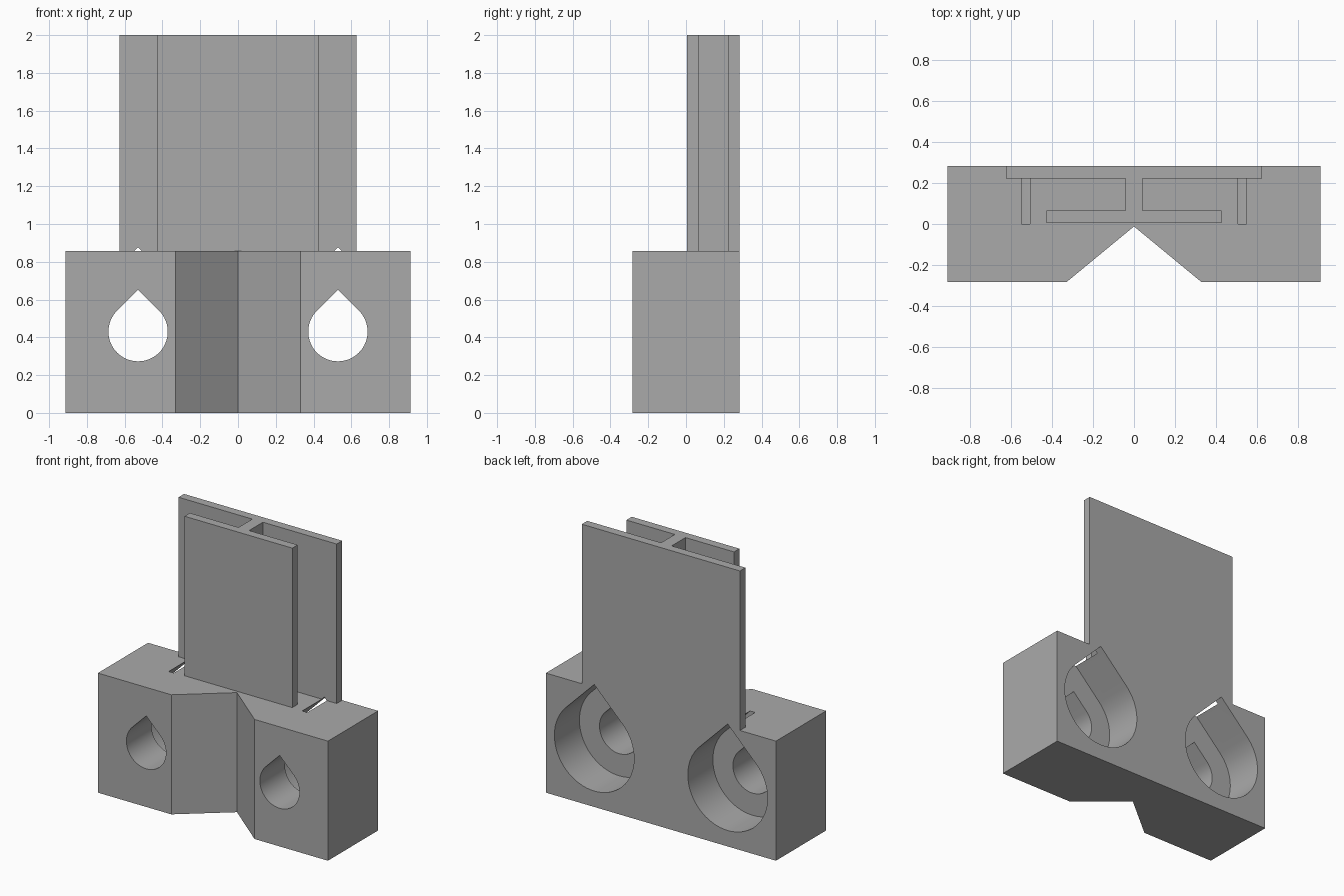
import bpy
import bmesh
from math import cos, sin, pi, radians, sqrt

cube = bpy.data.objects.get("Cube")
if cube:
    bpy.data.objects.remove(cube, do_unlink=True)

HALF_DEPTH = 0.284
BLOCK_TOP = 0.857
HOLE_X, HOLE_Z = 0.529, 0.43

grey = bpy.data.materials.new("plain grey")
grey.use_nodes = True
COLOUR = (0.4, 0.4, 0.4, 1)
grey.diffuse_color = COLOUR
grey.node_tree.nodes["Principled BSDF"].inputs["Base Color"].default_value = COLOUR


def prism(name, points, offset):
    """Extrude a closed outline of 3D points along an offset vector."""
    mesh = bpy.data.meshes.new(name)
    bm = bmesh.new()
    face = bm.faces.new([bm.verts.new(p) for p in points])
    result = bmesh.ops.extrude_face_region(bm, geom=[face])
    moved = [v for v in result["geom"] if isinstance(v, bmesh.types.BMVert)]
    bmesh.ops.translate(bm, verts=moved, vec=offset)
    bmesh.ops.recalc_face_normals(bm, faces=bm.faces)
    bm.to_mesh(mesh)
    bm.free()
    mesh.materials.append(grey)
    obj = bpy.data.objects.new(name, mesh)
    bpy.context.collection.objects.link(obj)
    return obj


def mirrored(half):
    """Complete a right-hand outline by reflecting it across x = 0."""
    return half + [(-x, y) for x, y in reversed(half) if x > 0]


def teardrop(name, x, radius, y0, y1):
    """Round bore with a 45 degree pointed roof, running along y."""
    steps = 48
    angles = [radians(135) + 1.5 * pi * i / steps for i in range(steps + 1)]
    points = [(x + radius * cos(a), y0, HOLE_Z + radius * sin(a)) for a in angles]
    points.append((x, y0, HOLE_Z + radius * sqrt(2)))
    return prism(name, points, (0, y1 - y0, 0))


def combine(target, tool, operation):
    """Apply a boolean and remove the tool object."""
    mod = target.modifiers.new(operation.lower(), "BOOLEAN")
    mod.operation = operation
    mod.solver = "EXACT"
    mod.object = tool
    bpy.context.view_layer.objects.active = target
    bpy.ops.object.modifier_apply(modifier=mod.name)
    bpy.data.objects.remove(tool, do_unlink=True)


# Base block with a V notch down its front
block_half = [(0, -0.012), (0.33, -HALF_DEPTH), (0.912, -HALF_DEPTH), (0.912, HALF_DEPTH)]
block = prism("mounting_block", [(x, y, 0) for x, y in mirrored(block_half)],
              (0, 0, BLOCK_TOP))

# Upright rail: wide back plate, narrow web, front plate
rail_half = [(0.427, 0.005), (0.427, 0.066), (0.042, 0.066),
             (0.042, 0.222), (0.627, 0.222), (0.627, HALF_DEPTH)]
rail_base = BLOCK_TOP - 0.1
rail = prism("upright_rail", [(x, y, rail_base) for x, y in mirrored(rail_half)],
             (0, 0, 2 - rail_base))
combine(block, rail, "UNION")

# Through holes and wide rear counterbores whose tips break the block top
for x in (-HOLE_X, HOLE_X):
    combine(block, teardrop("through_hole", x, 0.157, -0.4, 0.1), "DIFFERENCE")
    combine(block, teardrop("counterbore", x, 0.316, 0, 0.4), "DIFFERENCE")

# Smooth the bores, keep the corners sharp
bpy.ops.object.select_all(action="DESELECT")
block.select_set(True)
bpy.context.view_layer.objects.active = block
bpy.ops.object.shade_smooth_by_angle(angle=radians(25))
